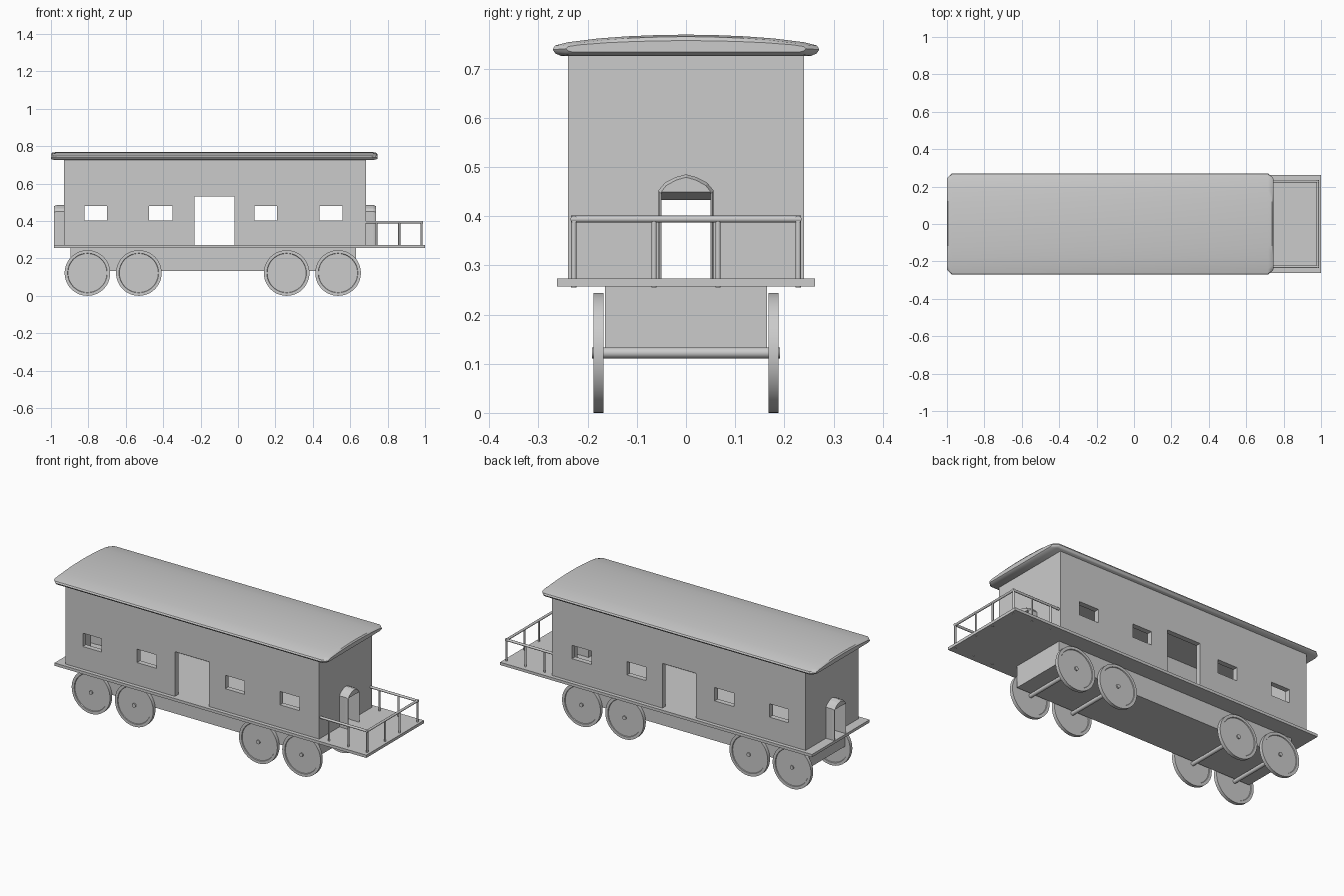
import bpy, bmesh, math
from mathutils import Matrix, Vector

if "Cube" in bpy.data.objects:
    bpy.data.objects.remove(bpy.data.objects["Cube"])


def finish(name, bm, smooth=False):
    bmesh.ops.recalc_face_normals(bm, faces=bm.faces)
    me = bpy.data.meshes.new(name)
    bm.to_mesh(me)
    bm.free()
    ob = bpy.data.objects.new(name, me)
    bpy.context.collection.objects.link(ob)
    if smooth:
        bpy.ops.object.select_all(action='DESELECT')
        bpy.context.view_layer.objects.active = ob
        ob.select_set(True)
        bpy.ops.object.shade_smooth_by_angle(angle=math.radians(35))
    return ob


def add_box(bm, x0, x1, y0, y1, z0, z1):
    m = Matrix.Translation(((x0 + x1) / 2, (y0 + y1) / 2, (z0 + z1) / 2)) \
        @ Matrix.Diagonal((x1 - x0, y1 - y0, z1 - z0, 1))
    bmesh.ops.create_cube(bm, size=1, matrix=m)


def box(name, *dims):
    bm = bmesh.new()
    add_box(bm, *dims)
    return finish(name, bm)


def add_rod(bm, a, b, r, seg=12):
    a, b = Vector(a), Vector(b)
    d = b - a
    m = Matrix.Translation((a + b) / 2) @ d.to_track_quat('Z', 'Y').to_matrix().to_4x4()
    bmesh.ops.create_cone(bm, cap_ends=True, segments=seg, radius1=r, radius2=r,
                          depth=d.length, matrix=m)


def loft(bm, loops, close):
    """Join equal-length point loops with quads."""
    rows = [[bm.verts.new(p) for p in lp] for lp in loops]
    n = len(rows[0])
    for a, b in zip(rows, rows[1:]):
        for i in range(n if close else n - 1):
            j = (i + 1) % n
            bm.faces.new((a[i], a[j], b[j], b[i]))
    return rows


FLOOR = 0.273

# Floor deck and underframe
box("floor_deck", -0.985, 1.0, -0.262, 0.262, 0.257, FLOOR)
box("underframe", -0.895, 0.63, -0.165, 0.165, 0.132, 0.257)

# Hollow cabin with windows, side doors and end doors cut through
cabin = box("cabin", -0.93, 0.685, -0.24, 0.24, FLOOR, 0.735)
hollow = box("hollow_cutter", -0.90, 0.655, -0.21, 0.21, 0.2, 0.715)
bm = bmesh.new()
for x0, x1 in ((-0.82, -0.70), (-0.475, -0.35), (0.087, 0.208), (0.435, 0.558)):
    add_box(bm, x0, x1, -0.4, 0.4, 0.403, 0.48)
add_box(bm, -0.233, -0.018, -0.4, 0.4, 0.2, 0.53)
side_cut = finish("side_opening_cutter", bm)
end_cut = box("end_door_cutter", -1.2, 1.2, -0.05, 0.052, 0.2, 0.433)
for cutter in (hollow, side_cut, end_cut):
    mod = cabin.modifiers.new("cut", 'BOOLEAN')
    mod.operation = 'DIFFERENCE'
    mod.solver = 'EXACT'
    mod.object = cutter
    bpy.context.view_layer.objects.active = cabin
    bpy.ops.object.modifier_apply(modifier=mod.name)
    bpy.data.objects.remove(cutter)

# Arched roof: one cross-section, shrunk at both ends for the rounded rim
half = [(0.255, 0.726), (0.266, 0.731), (0.271, 0.739), (0.266, 0.747),
        (0.24, 0.7535), (0.18, 0.761), (0.12, 0.7655), (0.06, 0.768)]
section = half + [(0, 0.769)] + [(-y, z) for y, z in reversed(half)]
stations = [(-0.985, 0.90, 0.45), (-0.998, 0.91, 0.75), (-1.0, 0.92, 0.8)]
stations = [(0.0, 0.90, 0.55), (0.006, 0.925, 0.85), (0.028, 1.0, 1.0)]
ends = [(-1.0 + d, s, k) for d, s, k in stations] + \
       [(0.745 - d, s, k) for d, s, k in reversed(stations)]
bm = bmesh.new()
rows = loft(bm, [[(x, y * s, 0.742 + (z - 0.742) * k) for y, z in section]
                 for x, s, k in ends], True)
bm.faces.new(rows[0])
bm.faces.new(rows[-1])
finish("roof", bm, True)

# Arched hoods around the end doors, ceiling sloping down to the wall
arch = [(-0.056, FLOOR), (-0.056, 0.452), (-0.043, 0.468), (-0.022, 0.479), (0, 0.485),
        (0.022, 0.479), (0.043, 0.468), (0.056, 0.452), (0.056, FLOOR)]


def door_hood(name, wall, front):
    def inner(x, top):
        return [(x, y * 0.05 / 0.056, z if z == FLOOR else top) for y, z in arch]
    lip = front + (wall - front) * 0.25
    bm = bmesh.new()
    loft(bm, [[(wall, y, z) for y, z in arch],
              [(lip, y, z) for y, z in arch],
              [(front, y * 0.94, z if z == FLOOR else z - 0.006) for y, z in arch],
              inner(front, 0.449), inner(wall, 0.433)], False)
    finish(name, bm)


door_hood("front_door_hood", 0.685, 0.738)
door_hood("rear_door_hood", -0.93, -0.983)

# Platform railing: top rail on three sides, posts below
bm = bmesh.new()
RY, RX, RZ = 0.228, 0.982, 0.394
for s in (-1, 1):
    add_rod(bm, (0.685, s * RY, RZ), (RX + 0.006, s * RY, RZ), 0.007)
    for x, y in ((0.74, RY), (0.862, RY), (RX, RY), (RX, 0.065)):
        add_rod(bm, (x, s * y, FLOOR - 0.018), (x, s * y, RZ), 0.0055)
add_rod(bm, (RX, -RY - 0.006, RZ), (RX, RY + 0.006, RZ), 0.007)
finish("platform_railing", bm, True)

# Wheel pairs: lathed discs with raised rims, on a through axle
profile = [(0.0, -0.006), (0.104, -0.006), (0.106, -0.01), (0.122, -0.01),
           (0.122, 0.01), (0.106, 0.01), (0.104, 0.006), (0.0, 0.006)]
SEG = 48
for i, wx in enumerate((-0.805, -0.53, 0.26, 0.535)):
    for side, s in (("left", 1), ("right", -1)):
        bm = bmesh.new()
        rings = [[(wx + r * math.cos(2 * math.pi * k / SEG), s * 0.178 + y,
                   0.122 + r * math.sin(2 * math.pi * k / SEG)) for k in range(SEG)]
                 for r, y in profile]
        loft(bm, rings, True)
        bmesh.ops.remove_doubles(bm, verts=bm.verts, dist=1e-5)
        finish(f"{side}_wheel_{i + 1}", bm, True)
    bm = bmesh.new()
    add_rod(bm, (wx, -0.191, 0.122), (wx, 0.191, 0.122), 0.011, 16)
    finish(f"axle_{i + 1}", bm, True)
